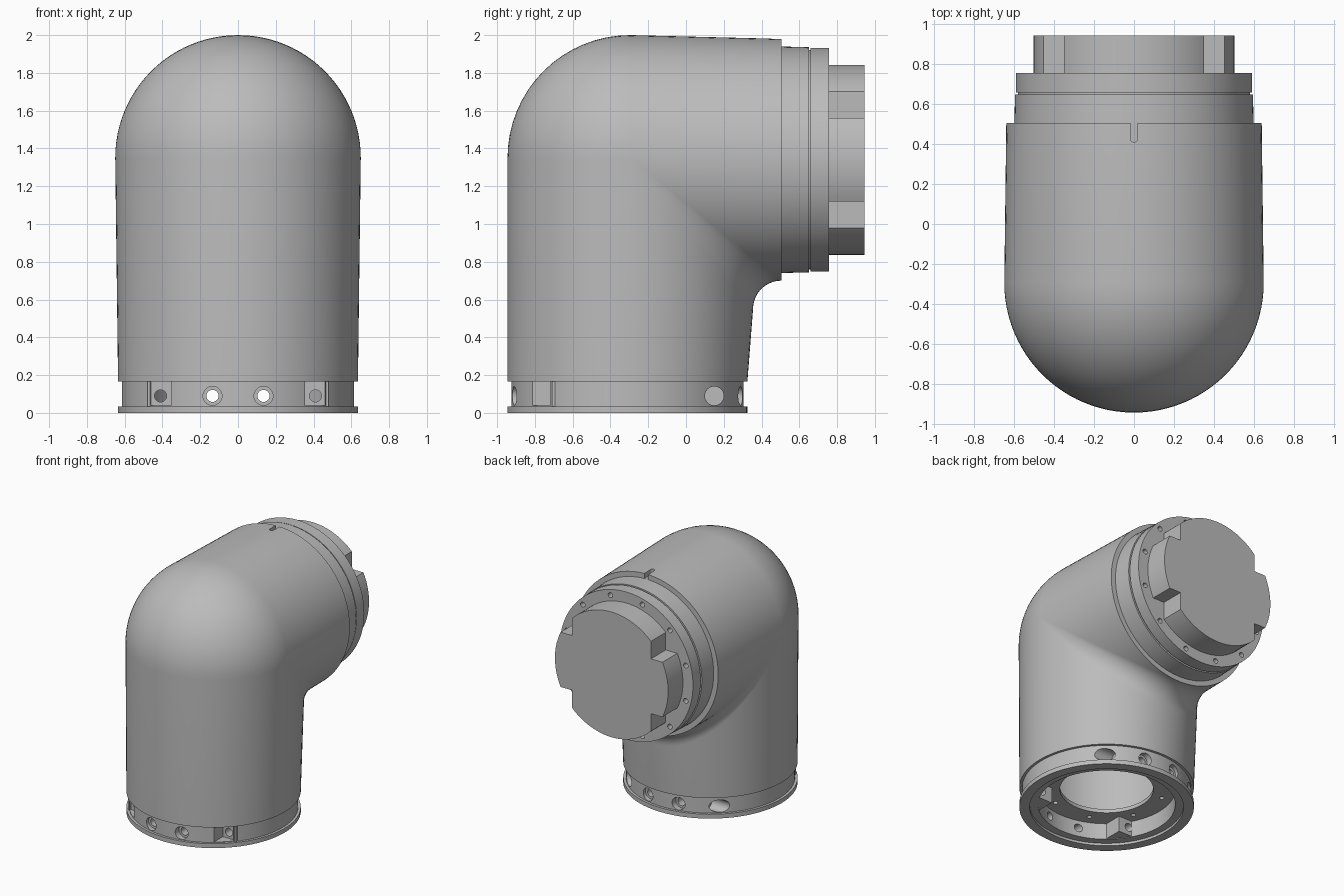
import bpy, bmesh, math
from mathutils import Matrix, Vector

cube = bpy.data.objects.get("Cube")
if cube:
    bpy.data.objects.remove(cube, do_unlink=True)

grey = bpy.data.materials.new("plain_grey")
grey.use_nodes = True
COLOUR = (0.5, 0.5, 0.5, 1)
grey.diffuse_color = COLOUR
grey.node_tree.nodes["Principled BSDF"].inputs["Base Color"].default_value = COLOUR

INLET_Y, OUTLET_Z = -0.31, 1.34      # axes of the two mouths
BOTTOM, MOUTH = 0.165, 0.505         # ends of the elbow body


def make(name, bm):
    bmesh.ops.recalc_face_normals(bm, faces=bm.faces[:])
    mesh = bpy.data.meshes.new(name)
    bm.to_mesh(mesh)
    bm.free()
    ob = bpy.data.objects.new(name, mesh)
    mesh.materials.append(grey)
    bpy.context.collection.objects.link(ob)
    return ob


def add_cyl(bm, centre, radius, length, axis="Z", sides=32):
    turn = {"X": Matrix.Rotation(math.pi / 2, 4, "Y"),
            "Y": Matrix.Rotation(math.pi / 2, 4, "X"),
            "Z": Matrix.Identity(4)}[axis]
    bmesh.ops.create_cone(bm, cap_ends=True, segments=sides, radius1=radius, radius2=radius,
                          depth=length, matrix=Matrix.Translation(centre) @ turn)


def add_box(bm, centre, size):
    bmesh.ops.create_cube(bm, size=1, matrix=Matrix.Translation(centre) @ Matrix.Diagonal((*size, 1)))


def lathe(name, profile, matrix, sides=96):
    bm = bmesh.new()
    rings = []
    for i in range(sides):
        a = 2 * math.pi * i / sides
        rings.append([bm.verts.new(matrix @ Vector((r * math.cos(a), r * math.sin(a), h)))
                      for r, h in profile])
    m = len(profile)
    for i in range(sides):
        p, q = rings[i], rings[(i + 1) % sides]
        for j in range(m):
            k = (j + 1) % m
            bm.faces.new((p[j], q[j], q[k], p[k]))
    bmesh.ops.remove_doubles(bm, verts=bm.verts[:], dist=1e-5)
    return make(name, bm)


def boolean(ob, bm, operation="DIFFERENCE"):
    tool = make("cutter", bm)
    tool.hide_render = True
    mod = ob.modifiers.new("cut", "BOOLEAN")
    mod.operation, mod.solver, mod.object = operation, "EXACT", tool
    mod.use_self = True
    bpy.context.view_layer.objects.active = ob
    bpy.ops.object.modifier_apply(modifier=mod.name)
    bpy.data.objects.remove(tool, do_unlink=True)


def elbow_column(phi, R, f):
    # One lengthwise line: straight leg, bend, straight leg
    c, s = math.cos(phi), math.sin(phi)
    cy, cz = -0.295, 1.35
    q = f * c if c > 0 else -R * c
    e = R * c + q
    rb, re = R - 0.015, R - 0.01
    pts = [(rb * s, INLET_Y + rb * c, BOTTOM)]
    for i in range(17):
        t = math.pi / 2 * i / 16
        pts.append((R * s, cy + e - q * math.cos(t), cz - e + q * math.sin(t)))
    pts.append((re * s, MOUTH, OUTLET_Z - re * c))
    return pts


# Hollow elbow body
bm = bmesh.new()
N = 96
skins = [[[bm.verts.new(p) for p in elbow_column(2 * math.pi * i / N, R, f)] for i in range(N)]
         for R, f in ((0.65, 0.15), (0.55, 0.25))]
for i in range(N):
    k = (i + 1) % N
    for skin in skins:
        for j in range(len(skin[0]) - 1):
            bm.faces.new((skin[i][j], skin[k][j], skin[k][j + 1], skin[i][j + 1]))
    for end in (0, -1):
        bm.faces.new((skins[0][i][end], skins[0][k][end], skins[1][k][end], skins[1][i][end]))
bmesh.ops.remove_doubles(bm, verts=bm.verts[:], dist=1e-4)
body = make("elbow_body", bm)

# Alignment slot on top of the outlet mouth
bm = bmesh.new()
add_box(bm, (0, 0.48, 1.98), (0.034, 0.106, 0.08))
add_cyl(bm, (0, 0.427, 1.98), 0.017, 0.08)
boolean(body, bm)

# Base ring with flange and inner ledge
base = lathe("base_ring", [(0.34, 0.18), (0.34, 0.15), (0.5, 0.15), (0.5, 0.02), (0.56, 0.02),
                           (0.56, 0), (0.635, 0), (0.635, 0.035), (0.615, 0.035), (0.615, 0.18)],
             Matrix.Translation((0, INLET_Y, 0)))

# Bosses behind the front pockets
bm = bmesh.new()
for side in (-1, 1):
    add_box(bm, (side * 0.4, -0.63, 0.095), (0.16, 0.16, 0.14))
boolean(base, bm, "UNION")

# Pockets, fixing holes and ledge screw holes
pockets, bores, holes = bmesh.new(), bmesh.new(), bmesh.new()
for side in (-1, 1):
    add_box(pockets, (side * 0.408, -0.8, 0.105), (0.105, 0.2, 0.13))
    add_cyl(bores, (side * 0.135, INLET_Y - 0.66, 0.09), 0.05, 0.2, "Y")
    add_cyl(bores, (side * 0.135, INLET_Y + 0.66, 0.09), 0.05, 0.2, "Y")
    add_cyl(bores, (side * 0.5, 0.15, 0.09), 0.05, 0.4, "X")
    add_cyl(holes, (side * 0.135, INLET_Y, 0.09), 0.032, 1.5, "Y")
    add_cyl(holes, (side * 0.41, -0.7, 0.09), 0.032, 0.5, "Y")
for i in range(8):
    a = math.pi / 4 * (i + 0.5)
    add_cyl(holes, (0.42 * math.cos(a), INLET_Y + 0.42 * math.sin(a), 0.165), 0.018, 0.1, sides=16)
for cutter in (pockets, bores, holes):
    boolean(base, cutter)

# Outlet collar, groove and flange
to_back = Matrix.Translation((0, 0, OUTLET_Z)) @ Matrix.Rotation(-math.pi / 2, 4, "X")
collar = lathe("outlet_collar", [(0, 0.49), (0.6, 0.49), (0.596, 0.65), (0.582, 0.65),
                                 (0.582, 0.66), (0.592, 0.66), (0.592, 0.757), (0, 0.757)], to_back)
bm = bmesh.new()
for i in range(12):
    a = math.pi / 6 * (i + 0.5)
    add_cyl(bm, (0.547 * math.cos(a), 0.757, OUTLET_Z + 0.547 * math.sin(a)), 0.02, 0.1, "Y", 16)
boolean(collar, bm)

# Outlet plug with four notched corners
bm = bmesh.new()
add_cyl(bm, (0, 0.848, OUTLET_Z), 0.503, 0.194, "Y", 96)
plug = make("outlet_plug", bm)
bm = bmesh.new()
for sx in (-1, 1):
    for sz in (-1, 1):
        add_box(bm, (sx * 0.5, 0.85, OUTLET_Z + sz * 0.37), (0.3, 0.4, 0.3))
boolean(plug, bm)

# Smooth shading with sharp machined edges
bpy.ops.object.select_all(action="DESELECT")
for ob in (body, base, collar, plug):
    ob.select_set(True)
bpy.context.view_layer.objects.active = body
bpy.ops.object.shade_smooth_by_angle(angle=math.radians(30))
